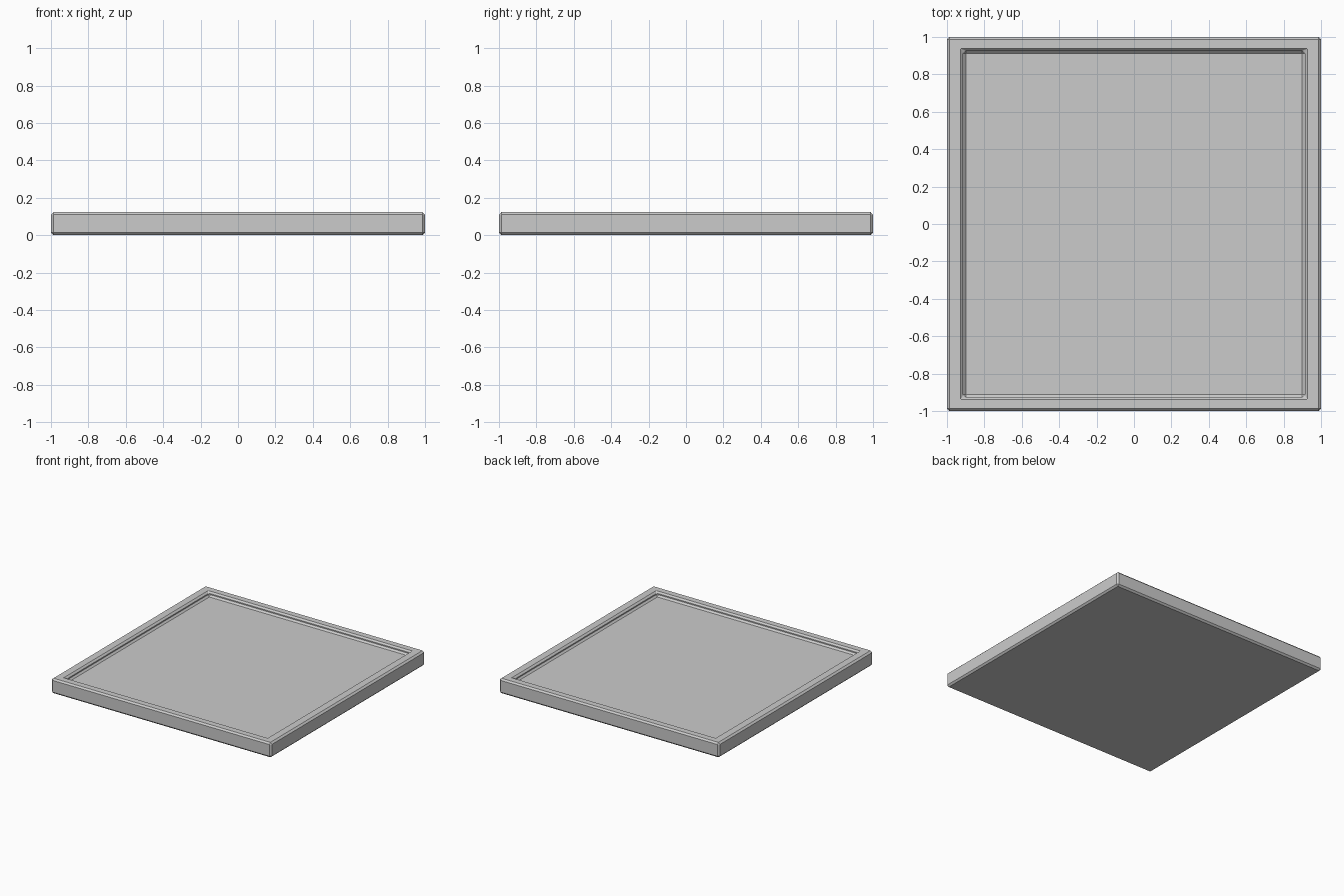
import bpy, bmesh

if "Cube" in bpy.data.objects:
    bpy.data.objects.remove(bpy.data.objects["Cube"])

SIZE, HEIGHT, DEPTH = 2.0, 0.123, 0.036
INNER_X, INNER_Y = 0.913, 0.926   # half size of the recess walls
BEVEL = 0.0135

# Tray slab standing on the ground
bm = bmesh.new()
bmesh.ops.create_cube(bm, size=1)
for v in bm.verts:
    v.co = (v.co.x * SIZE, v.co.y * SIZE, (v.co.z + 0.5) * HEIGHT)

# Rim and recessed floor: inset the top twice, then sink the last loop
bm.normal_update()
top = max(bm.faces, key=lambda f: f.calc_center_median().z)
bmesh.ops.inset_region(bm, faces=[top], thickness=0.08)
for v in top.verts:
    v.co.x = INNER_X if v.co.x > 0 else -INNER_X
    v.co.y = INNER_Y if v.co.y > 0 else -INNER_Y
floor = bmesh.ops.extrude_discrete_faces(bm, faces=[top])["faces"][0]
for v in floor.verts:
    v.co.z = HEIGHT - DEPTH
bmesh.ops.recalc_face_normals(bm, faces=bm.faces)

mesh = bpy.data.meshes.new("tray")
bm.to_mesh(mesh)
bm.free()
tray = bpy.data.objects.new("tray", mesh)
bpy.context.collection.objects.link(tray)

# Single flat chamfer on every hard edge
bevel = tray.modifiers.new("chamfer", "BEVEL")
bevel.width = BEVEL
bevel.segments = 1
bevel.limit_method = "ANGLE"
